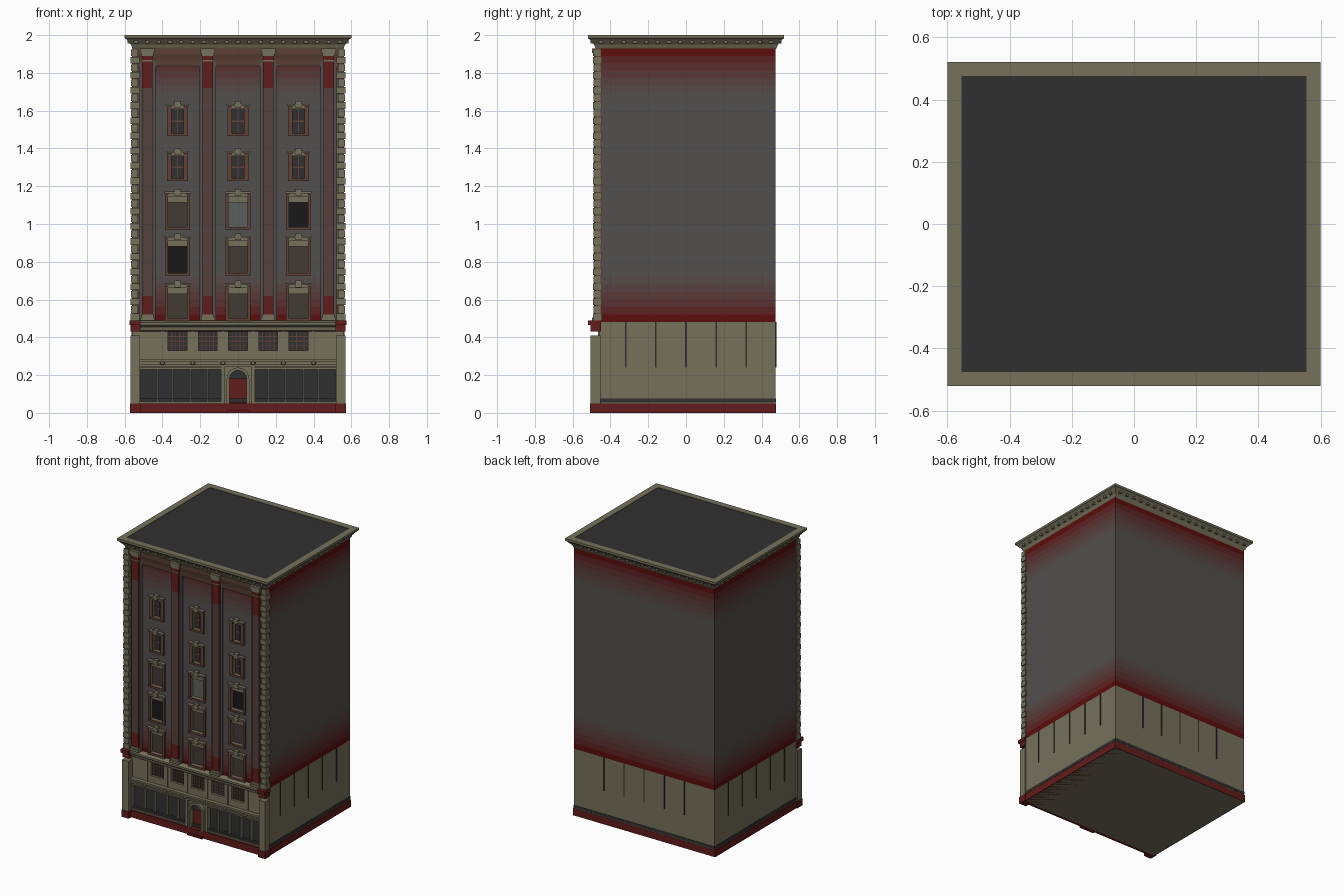
import bpy, bmesh, math
from mathutils import Matrix, Vector

if "Cube" in bpy.data.objects:
    bpy.data.objects.remove(bpy.data.objects["Cube"])


def mat(name, r, g, b):
    m = bpy.data.materials.new(name)
    m.diffuse_color = (r, g, b, 1)
    m.use_nodes = True
    m.node_tree.nodes["Principled BSDF"].inputs["Base Color"].default_value = m.diffuse_color
    return m


STONE = mat("stone", 0.18, 0.165, 0.105)
GREY = (0.085, 0.08, 0.077)
RED = (0.11, 0.004, 0.004)
WALL = mat("wall_grey", *GREY)
REDM = mat("red_stone", 0.12, 0.012, 0.01)
BROWN = mat("brown_frame", 0.115, 0.055, 0.038)
PILA = mat("pilaster_brown", 0.09, 0.05, 0.042)
DARK = mat("dark_glass", 0.03, 0.03, 0.03)
BLACK = mat("black_glass", 0.01, 0.009, 0.009)
DUSK = mat("brown_glass", 0.055, 0.043, 0.036)
PALE = mat("grey_glass", 0.11, 0.115, 0.11)
fade = []
for i in range(6):
    t = i / 6
    fade.append(mat("wall_fade_%d" % i, *[RED[k] * (1 - t) + GREY[k] * t for k in range(3)]))


def finish(name, bm, mats):
    bmesh.ops.recalc_face_normals(bm, faces=bm.faces)
    me = bpy.data.meshes.new(name)
    bm.to_mesh(me)
    bm.free()
    for m in mats:
        me.materials.append(m)
    ob = bpy.data.objects.new(name, me)
    bpy.context.collection.objects.link(ob)
    return ob


def boxes(name, items, m):
    """One object made of boxes given as (x0, x1, y0, y1, z0, z1)."""
    bm = bmesh.new()
    for x0, x1, y0, y1, z0, z1 in items:
        mx = Matrix.Translation(((x0 + x1) / 2, (y0 + y1) / 2, (z0 + z1) / 2))
        mx = mx @ Matrix.Diagonal((abs(x1 - x0), abs(y1 - y0), abs(z1 - z0), 1))
        bmesh.ops.create_cube(bm, size=1, matrix=mx)
    return finish(name, bm, [m])


def loft(name, rings, mats, ids, cap_id=0):
    """Stack of rectangles (half x, front y, back y, z) joined by bands."""
    bm = bmesh.new()
    loops = [[bm.verts.new(p) for p in ((-x, f, z), (x, f, z), (x, b, z), (-x, b, z))]
             for x, f, b, z in rings]
    for i, (a, b) in enumerate(zip(loops, loops[1:])):
        for k in range(4):
            bm.faces.new((a[k], a[k - 3], b[k - 3], b[k])).material_index = ids[i]
    bm.faces.new(loops[0][::-1])
    bm.faces.new(loops[-1]).material_index = cap_id
    return finish(name, bm, mats)


def extrude(name, pts, vec, m):
    bm = bmesh.new()
    f = bm.faces.new([bm.verts.new(p) for p in pts])
    r = bmesh.ops.extrude_face_region(bm, geom=[f])
    bmesh.ops.translate(bm, vec=vec, verts=[v for v in r["geom"] if isinstance(v, bmesh.types.BMVert)])
    return finish(name, bm, [m])


F, B, W = -0.46, 0.475, 0.56        # front, back, half width of the walls
COLS = (-0.32, 0, 0.32)
MEZZ = (-0.32, -0.16, 0, 0.16, 0.32)
ROWS = [(0.50, 0.66, 0.05), (0.74, 0.91, 0.05), (0.985, 1.145, 0.05),
        (1.24, 1.36, 0.032), (1.48, 1.61, 0.032)]

# walls: stone below, grey above fading to red at both ends
zs = [0, 0.48] + [0.48 + 0.04 * i for i in range(1, 7)] + [1.69 + 0.04 * i for i in range(7)]
ids = [0] + [2 + i for i in range(6)] + [1] + [7 - i for i in range(6)]
walls = loft("walls", [(W, F, B, z) for z in zs], [STONE, WALL] + fade, ids)

# openings
cuts = [(-0.52, -0.09, 0.055, 0.235), (0.09, 0.52, 0.055, 0.235), (-0.045, 0.045, 0.01, 0.20)]
cuts += [(x - 0.05, x + 0.05, 0.33, 0.43) for x in MEZZ]
cuts += [(x - w, x + w, a, b) for a, b, w in ROWS for x in COLS]
cutter = boxes("opening_cutter", [(a, b, -0.6, -0.435, c, d) for a, b, c, d in cuts], STONE)
cutter.hide_render = True
mod = walls.modifiers.new("openings", "BOOLEAN")
mod.object = cutter
mod.operation = "DIFFERENCE"
mod.solver = "EXACT"
bpy.context.view_layer.objects.active = walls
bpy.ops.object.modifier_apply(modifier="openings")
bpy.data.objects.remove(cutter)

# plinth with corner feet and thin base band
boxes("plinth", [(-0.566, 0.566, -0.48, 0.477, 0, 0.05)], REDM)
boxes("base_band", [(-0.562, 0.562, F, 0.477, 0.055, 0.075)], DARK)
boxes("corner_feet", [(s * 0.515, s * 0.572, -0.508, -0.45, 0, 0.05) for s in (-1, 1)], REDM)
boxes("corner_piers", [(s * 0.52, s * 0.57, -0.505, -0.453, 0.05, 0.41) for s in (-1, 1)], STONE)

# shop windows
glass_y = -0.442
boxes("shop_glass", [(s * 0.09, s * 0.52, glass_y, -0.43, 0.055, 0.235) for s in (-1, 1)], DARK)
bars = [(s * x - 0.004, s * x + 0.004, -0.47, -0.44, 0.055, 0.235)
        for s in (-1, 1) for x in (0.16, 0.25, 0.345, 0.425)]
bars += [(s * 0.09, s * 0.52, -0.468, -0.44, z, z + 0.01) for s in (-1, 1) for z in (0.05, 0.23)]
boxes("shop_mullions", bars, STONE)
boxes("shop_piers", [(s * a, s * b, -0.475, F, 0.05, 0.245) for s in (-1, 1)
                     for a, b in ((0.07, 0.09), (0.515, 0.53))], STONE)

# arched door
boxes("door", [(-0.045, 0.045, -0.445, -0.43, 0.01, 0.20)], REDM)
boxes("door_step", [(-0.06, 0.06, -0.495, F, 0, 0.012)], REDM)


def arc(r, y, z=0.18):
    return [Vector((r * math.cos(a), y, z + r * math.sin(a))) for a in [math.pi * i / 12 for i in range(13)]]


outer = [Vector((0.06, F, 0.05))] + arc(0.06, F) + [Vector((-0.06, F, 0.05))]
inner = [Vector((0.045, F, 0.05))] + arc(0.045, F) + [Vector((-0.045, F, 0.05))]
extrude("door_arch", outer + inner[::-1], (0, -0.025, 0), STONE)
extrude("door_fanlight", arc(0.045, -0.462), (0, 0.02, 0), DARK)

# shop fascia, string mouldings and round bosses
boxes("shop_fascia", [(-0.52, 0.52, -0.482, F, 0.245, 0.255), (-0.52, 0.52, -0.472, F, 0.255, 0.27),
                      (-0.52, 0.52, -0.488, F, 0.27, 0.283)], STONE)
bm = bmesh.new()
for x in (-0.4, -0.24, -0.08, 0.08, 0.24, 0.4):
    bmesh.ops.create_cone(bm, cap_ends=True, segments=12, radius1=0.013, radius2=0.009, depth=0.015,
                          matrix=Matrix.Translation((x, -0.488, 0.265)) @ Matrix.Rotation(math.pi / 2, 4, "X"))
finish("fascia_bosses", bm, [STONE])

# mezzanine windows, muntins and strips between
boxes("mezzanine_glass", [(x - 0.05, x + 0.05, glass_y, -0.43, 0.33, 0.43) for x in MEZZ], DARK)
mun = [(x + d - 0.002, x + d + 0.002, -0.447, -0.44, 0.33, 0.43) for x in MEZZ for d in (-0.03, -0.01, 0.01, 0.03)]
mun += [(x - 0.05, x + 0.05, -0.447, -0.44, z - 0.002, z + 0.002) for x in MEZZ for z in (0.355, 0.38, 0.405)]
boxes("mezzanine_muntins", mun, BROWN)
boxes("mezzanine_strips", [(x - 0.005, x + 0.005, -0.467, F, 0.285, 0.48)
                           for x in (-0.4, -0.24, -0.08, 0.08, 0.24, 0.4)], STONE)

# main string cornice over the shop floor
prof = [(F, 0.43), (-0.475, 0.435), (-0.48, 0.455), (-0.495, 0.465), (-0.495, 0.478), (F, 0.49)]
extrude("string_cornice", [Vector((-0.565, y, z)) for y, z in prof], (1.13, 0, 0), STONE)
boxes("cornice_corner_blocks", [(s * 0.515, s * x, y, -0.45, a, b) for s in (-1, 1)
                                for x, y, a, b in ((0.568, -0.505, 0.43, 0.465), (0.575, -0.518, 0.465, 0.488))], REDM)

# thin fins on the sides and back
fins = [(s * W, s * (W + 0.004), y - 0.004, y + 0.004, 0.24, 0.48) for s in (-1, 1) for y in MEZZ]
fins += [(x - 0.004, x + 0.004, B, B + 0.004, 0.24, 0.48) for x in MEZZ]
boxes("wall_fins", fins, DARK)

# corner quoins, alternating long and short
long_q, short_q = [], []
for i in range(36):
    z = 0.49 + i * 0.04
    for s in (-1, 1):
        if i % 2 == 0:
            long_q.append((s * 0.522, s * 0.569, -0.493, -0.445, z, z + 0.035))
        else:
            short_q.append((s * 0.53, s * 0.567, -0.49, -0.453, z, z + 0.035))
boxes("quoins", long_q + short_q, STONE)
boxes("quoin_core", [(s * 0.53, s * 0.562, -0.483, -0.45, 0.49, 1.93) for s in (-1, 1)], BROWN)

# giant pilasters with backing strips, bases and capitals
PX = (-0.48, -0.16, 0.16, 0.48)
boxes("pilaster_backing", [(x - 0.043, x + 0.043, -0.469, F, 0.49, 1.93) for x in PX], WALL)
for nm, a, b, m in (("lower", 0.49, 0.62, REDM), ("mid", 0.62, 1.72, PILA), ("upper", 1.72, 1.9, REDM)):
    boxes("pilaster_" + nm, [(x - 0.028, x + 0.028, -0.487, F, a, b) for x in PX], m)
trim = [(x - w, x + w, y, F, a, b) for x in PX for w, y, a, b in
        ((0.037, -0.497, 0.488, 0.505), (0.032, -0.492, 0.505, 0.52), (0.031, -0.49, 1.86, 1.867),
         (0.033, -0.492, 1.89, 1.905), (0.038, -0.498, 1.905, 1.93))]
boxes("pilaster_bases_and_capitals", trim, STONE)

# cove frieze between pilasters
cove = [(F, 1.83), (-0.466, 1.84), (-0.47, 1.87), (-0.478, 1.9), (-0.48, 1.93), (F, 1.93)]
extrude("frieze", [Vector((-0.53, y, z)) for y, z in cove], (1.06, 0, 0), BROWN)

# upper windows: glass, surrounds, sills, lintels and keystones
panes = {DARK: [], BLACK: [], DUSK: [], PALE: []}
pick = [[DUSK, DUSK, DUSK], [BLACK, DUSK, DUSK], [DUSK, PALE, BLACK], [DARK] * 3, [DARK] * 3]
frames, stones, sashes = [], [], []
for r, (a, b, w) in enumerate(ROWS):
    o = 0.066 if w > 0.04 else 0.056
    for c, x in enumerate(COLS):
        panes[pick[r][c]].append((x - w, x + w, glass_y, -0.43, a, b))
        for s in (-1, 1):
            frames.append((x + s * w, x + s * o, -0.472, F, a, b + 0.012))
        frames.append((x - o, x + o, -0.475, F, a - 0.013, a))
        frames.append((x - o - 0.008, x + o + 0.008, -0.464, F, a - 0.015, b + 0.015))
        frames.pop()
        stones.append((x - w, x + w, -0.471, F, b, b + 0.02))
        stones.append((x - o - 0.004, x + o + 0.004, -0.483, F, b + 0.016, b + 0.026))
        stones.append((x - 0.016, x + 0.016, -0.486, F, b + 0.005, b + 0.04))
        if w > 0.04:
            stones.append((x - w, x + w, -0.452, -0.435, b - 0.03, b))
        else:
            sashes.append((x - w, x + w, -0.448, -0.44, (a + b) / 2 - 0.004, (a + b) / 2 + 0.004))
            sashes.append((x - 0.003, x + 0.003, -0.448, -0.44, a, b))
for m, items in panes.items():
    boxes("window_panes_" + m.name, items, m)
boxes("window_surrounds", frames, BROWN)
boxes("window_lintels", stones, STONE)
boxes("window_sashes", sashes, BROWN)

# roof cornice flaring outward, with the flat dark roof inside
flare = [(0, 1.925), (0.006, 1.935), (0.012, 1.95), (0.028, 1.968), (0.036, 1.978), (0.045, 1.984),
         (0.045, 2.0), (0, 2.0), (0, 1.997)]
loft("roof_cornice", [(0.555 + o, -0.475 - o, 0.475 + o, z) for o, z in flare], [STONE, DARK],
     [0] * (len(flare) - 1), cap_id=1)
dent = []
for s in (-1, 1):
    dent += [(-0.54 + i * 0.06 - 0.01, -0.54 + i * 0.06 + 0.01, s * 0.475, s * 0.505, 1.955, 1.975) for i in range(19)]
    dent += [(s * 0.555, s * 0.585, -0.45 + i * 0.06 - 0.01, -0.45 + i * 0.06 + 0.01, 1.955, 1.975) for i in range(16)]
boxes("cornice_brackets", dent, STONE)
